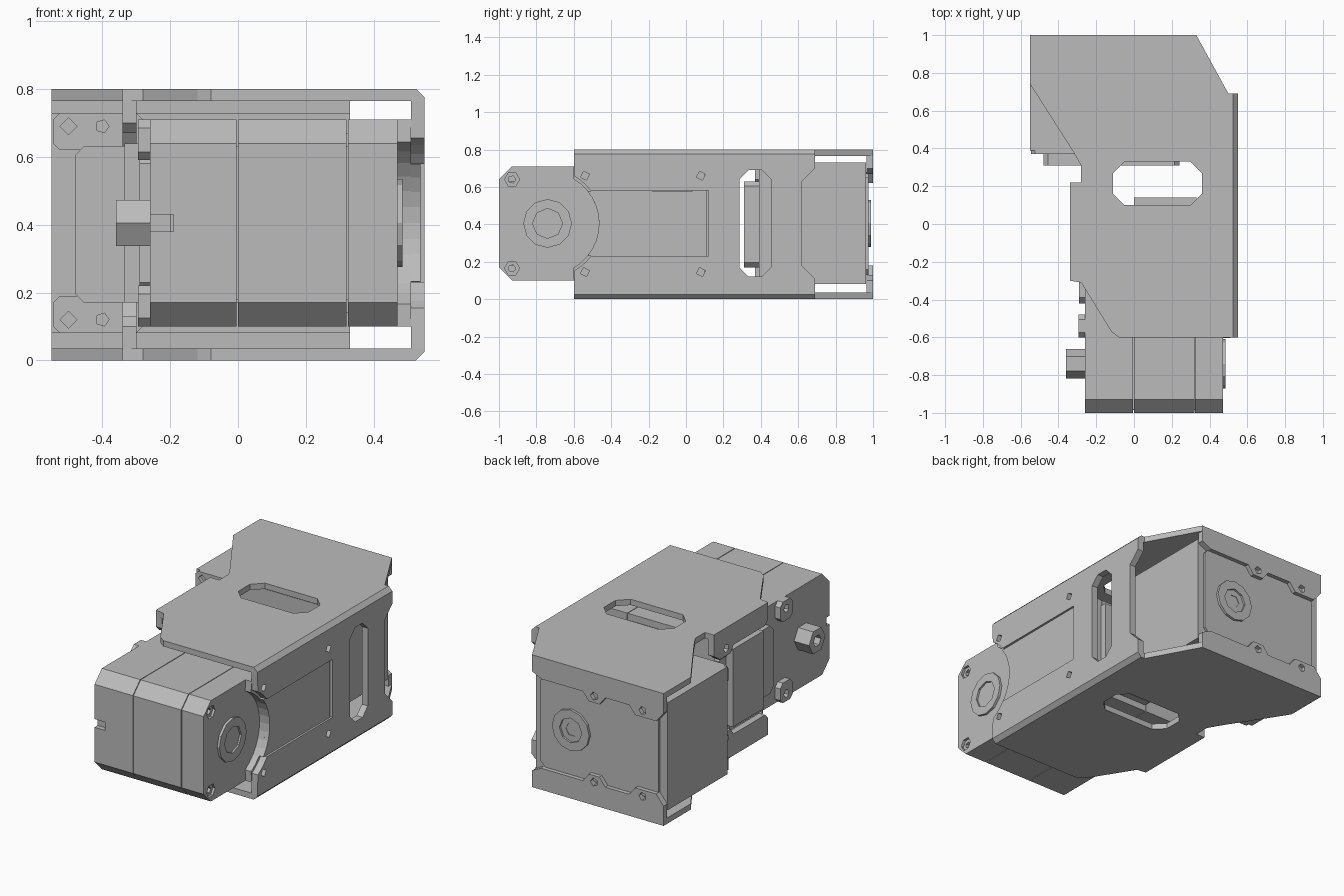
import bpy
from math import cos, sin, radians, pi

cube = bpy.data.objects.get("Cube")
if cube:
    bpy.data.objects.remove(cube, do_unlink=True)

GREY = (0.5, 0.5, 0.5, 1)
metal = bpy.data.materials.new("plain grey")
metal.use_nodes = True
metal.diffuse_color = GREY
metal.node_tree.nodes["Principled BSDF"].inputs["Base Color"].default_value = GREY


def prism(name, axis, lo, hi, *loops):
    """Flat outline, with optional hole loops, extruded along one axis from lo to hi."""
    curve = bpy.data.curves.new(name, "CURVE")
    curve.dimensions = "2D"
    curve.fill_mode = "BOTH"
    curve.extrude = (hi - lo) / 2
    for loop in loops:
        spline = curve.splines.new("POLY")
        spline.points.add(len(loop) - 1)
        spline.use_cyclic_u = True
        for point, (u, v) in zip(spline.points, loop):
            point.co = (u, v, 0, 1)
    temp = bpy.data.objects.new(name + "_outline", curve)
    mesh = bpy.data.meshes.new_from_object(temp)
    bpy.data.objects.remove(temp)
    bpy.data.curves.remove(curve)
    for vert in mesh.vertices:
        u, v, w = vert.co
        w += (lo + hi) / 2
        vert.co = {"x": (w, u, v), "y": (u, w, v), "z": (u, v, w)}[axis]
    if axis == "y":
        mesh.flip_normals()
    mesh.name = name
    mesh.materials.clear()
    mesh.materials.append(metal)
    for poly in mesh.polygons:
        poly.use_smooth = False
        poly.material_index = 0
    obj = bpy.data.objects.new(name, mesh)
    bpy.context.scene.collection.objects.link(obj)
    return obj


def rect(u0, u1, v0, v1, c=0.0):
    if not c:
        return [(u0, v0), (u1, v0), (u1, v1), (u0, v1)]
    return [(u0 + c, v0), (u1 - c, v0), (u1, v0 + c), (u1, v1 - c),
            (u1 - c, v1), (u0 + c, v1), (u0, v1 - c), (u0, v0 + c)]


def ring(u, v, r, n, turn=0.0):
    return [(u + r * cos(turn + 2 * pi * i / n), v + r * sin(turn + 2 * pi * i / n)) for i in range(n)]


def arc(u, v, r, a0, a1, n):
    return [(u + r * cos(radians(a0 + (a1 - a0) * i / n)),
             v + r * sin(radians(a0 + (a1 - a0) * i / n))) for i in range(n + 1)]


H = 0.8            # bracket height
T = 0.035          # sheet thickness
MID = 0.405        # motor axis height
SHAFT_Y = -0.74    # front motor axis
SHAFT_X = 0.08     # rear motor axis

# Bracket: top and bottom sheets, rounded bends and screw lips
sheet = [(-0.55, 1), (0.33, 1), (0.50, 0.69), (0.51, 0.69), (0.51, -0.6), (-0.08, -0.6),
         (-0.12, -0.57), (-0.28, -0.31), (-0.34, -0.30), (-0.34, 0.22), (-0.28, 0.22),
         (-0.28, 0.31), (-0.32, 0.38), (-0.55, 0.74)]
slot = rect(-0.11, 0.36, 0.10, 0.33, 0.06)
bend = [(0.51, H - T), (0.55, H - T), (0.55, H - 0.025), (0.525, H), (0.51, H)]
back_lip = [(-0.55, H - T), (-0.55, 0.68), (-0.50, 0.62), (-0.36, 0.62), (-0.32, 0.67),
            (-0.16, 0.67), (-0.12, 0.62), (-0.05, 0.62), (-0.01, 0.67), (0.27, 0.67),
            (0.33, 0.70), (0.33, H - T)]
side_lip = [(-0.30, H - T), (-0.30, 0.70), (-0.27, 0.67), (0.03, 0.67), (0.06, 0.63),
            (0.16, 0.63), (0.22, 0.67), (0.22, H - T)]
for side in ("top", "bottom"):
    def m(loop):
        return loop if side == "top" else [(u, H - v) for u, v in loop]
    low = H - T if side == "top" else 0
    prism(side + "_sheet", "z", low, low + T, sheet, slot)
    prism(side + "_bend", "y", -0.6, 0.69, m(bend))
    prism(side + "_back_lip", "y", 1 - T, 1, m(back_lip),
          m(ring(-0.085, 0.66, 0.025, 5)), m(ring(-0.41, 0.66, 0.025, 5)))
    prism(side + "_side_lip", "x", -0.34, -0.30, m(side_lip), m(ring(0.10, 0.675, 0.025, 5)))

# Bracket side wall with a round front cutout, a long window and a slot
lower = arc(SHAFT_Y, MID, 0.29, -60, -37, 3)
upper = arc(SHAFT_Y, MID, 0.29, 37, 60, 3)
wall = ([(-0.6, T)] + lower + [(0.12, 0.23), (0.12, 0.58)] + upper +
        [(-0.6, H - T), (0.69, H - T), (0.69, 0.70), (0.62, 0.63), (0.62, 0.18), (0.69, 0.11), (0.69, T)])
holes = [ring(y, z, 0.025, 4, 0.3) for y in (-0.54, 0.08) for z in (0.145, 0.66)]
prism("side_wall", "x", 0.51, 0.55, wall, rect(0.285, 0.455, 0.12, 0.69, 0.05), *holes)

# Front motor: three stacked housings around a core
housing = [(-1, 0.17), (-0.93, 0.10), (0.10, 0.10), (0.10, 0.71), (-0.93, 0.71), (-1, 0.64)]
prism("front_motor_core", "x", -0.20, 0.40, rect(-0.985, 0.09, 0.18, 0.63))
notched = housing + [(-1, 0.43), (-0.97, 0.43), (-0.97, 0.38), (-1, 0.38)]
prism("front_motor_rear_cover", "x", -0.26, -0.19, notched)
prism("front_motor_rear_housing", "x", -0.19, -0.004, housing)
prism("front_motor_middle_housing", "x", 0, 0.32, housing)
sockets = [ring(-0.93, z, 0.04, 6) for z in (0.165, 0.64)]
prism("front_motor_flange", "x", 0.324, 0.47, housing, *sockets)
for z in (0.165, 0.64):
    prism("flange_screw", "x", 0.40, 0.455, ring(-0.93, z, 0.04, 6), ring(-0.93, z, 0.02, 5))
prism("front_motor_end_pad", "z", 0.14, 0.67, rect(0, 0.33, 0.09, 0.14))

# Raised motor face following the round cutout, and the panel in the window
prism("motor_mount_face", "x", 0.47, 0.51,
      arc(SHAFT_Y, MID, 0.275, -60, 60, 12) + [(-0.6, 0.71), (0.10, 0.71), (0.10, 0.10), (-0.6, 0.10)])
prism("window_panel", "x", 0.51, 0.538,
      arc(SHAFT_Y, MID, 0.275, -39, 39, 8) + [(0.11, 0.58), (0.11, 0.23)])

# Front motor output boss and rear hex shaft
prism("front_boss", "x", 0.46, 0.485, ring(SHAFT_Y, MID, 0.13, 12), ring(SHAFT_Y, MID, 0.08, 8))
prism("front_boss_core", "x", 0.46, 0.474, ring(SHAFT_Y, MID, 0.08, 8))
prism("hex_shaft", "x", -0.36, -0.25, ring(SHAFT_Y, MID, 0.078, 6), ring(SHAFT_Y, MID, 0.035, 6))
prism("hex_shaft_core", "x", -0.32, -0.25, ring(SHAFT_Y, MID, 0.035, 6))

# Rear cover of the front motor: raised pad and corner lugs
prism("cover_pad", "x", -0.335, -0.25, rect(-0.26, 0.03, 0.17, 0.64))
prism("cover_step", "x", -0.29, -0.25, rect(-0.42, 0.10, 0.20, 0.61, 0.03))
for z in (0.10, 0.59):
    zc = 0.145 if z < 0.4 else 0.66
    for y, yc in ((-0.60, -0.54), (0.0, 0.06)):
        prism("cover_lug", "x", -0.295, -0.25, rect(y, y + 0.12, z, z + 0.12, 0.025), ring(yc, zc, 0.025, 5))

# Rear motor: housing, front lugs, raised pad and back face
prism("rear_motor_housing", "y", 0.39, 0.962, rect(-0.55, 0.33, 0.08, 0.73))
prism("rear_motor_pad", "y", 0.31, 0.40, rect(-0.48, 0.24, 0.17, 0.63, 0.025))
for z in (0.08, 0.62):
    zc = 0.12 if z < 0.4 else 0.69
    prism("rear_motor_lug", "y", 0.37, 0.40, rect(-0.545, -0.28, z, z + 0.11, 0.02),
          ring(-0.50, zc, 0.025, 4), ring(-0.40, zc, 0.02, 5))
prism("rear_motor_back_panel", "y", 0.96, 0.975, rect(-0.50, 0.29, 0.13, 0.68, 0.03))
prism("rear_boss", "y", 0.97, 0.99, ring(SHAFT_X, MID, 0.125, 12), ring(SHAFT_X, MID, 0.075, 8))
prism("rear_boss_inner", "y", 0.97, 0.978, ring(SHAFT_X, MID, 0.075, 8), ring(SHAFT_X, MID, 0.04, 6))
